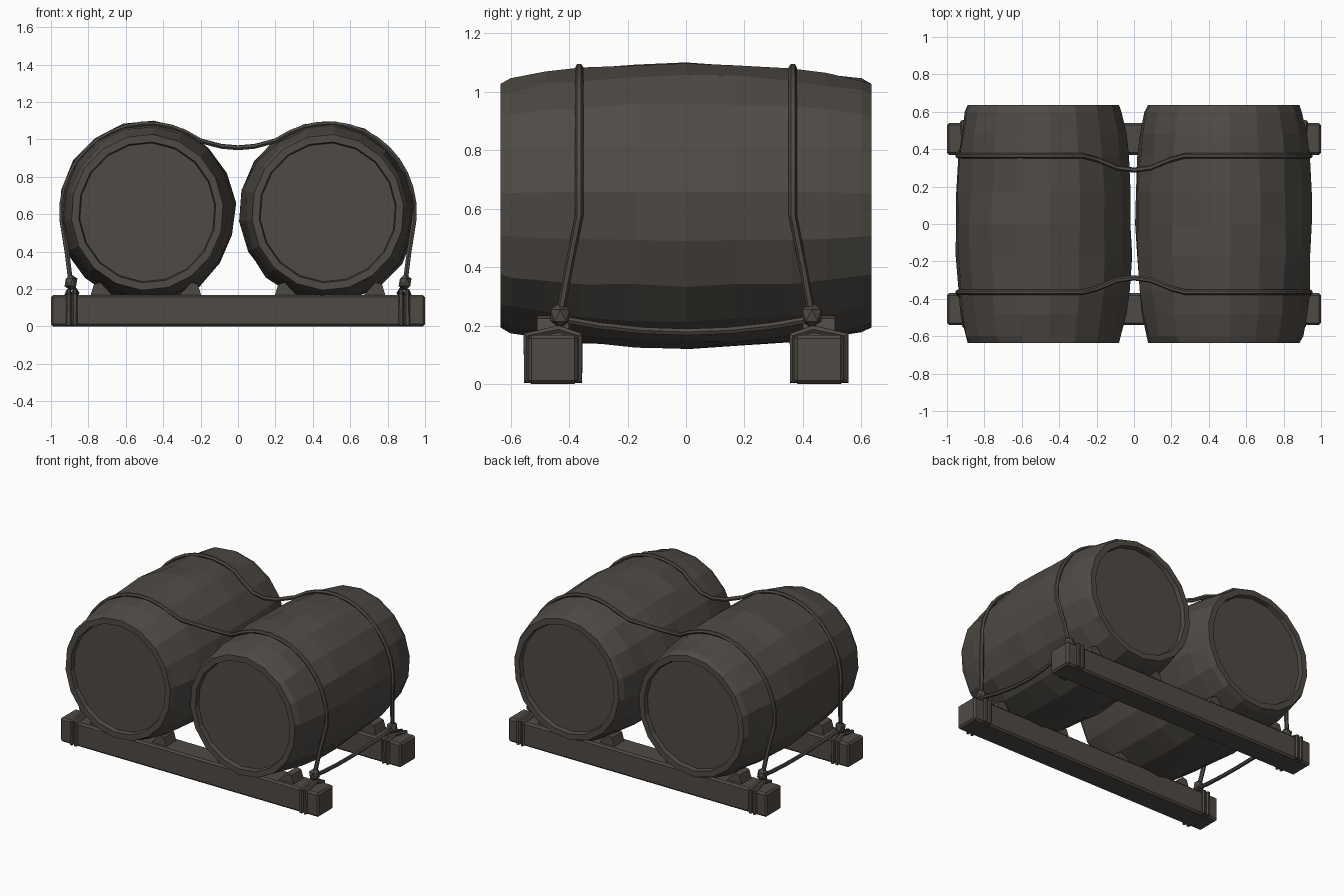
import bpy, bmesh, math, random
from mathutils import Vector

if "Cube" in bpy.data.objects:
    bpy.data.objects.remove(bpy.data.objects["Cube"])

random.seed(4)
wood = bpy.data.materials.new("dark weathered wood")
wood.diffuse_color = (0.078, 0.069, 0.060, 1)
wood.use_nodes = True
wood.node_tree.nodes["Principled BSDF"].inputs["Base Color"].default_value = wood.diffuse_color


def finish(name, bm):
    bmesh.ops.recalc_face_normals(bm, faces=bm.faces)
    me = bpy.data.meshes.new(name)
    bm.to_mesh(me)
    bm.free()
    me.materials.append(wood)
    ob = bpy.data.objects.new(name, me)
    bpy.context.collection.objects.link(ob)
    return ob


def barrel(name, cx):
    # lathe profile along y: recessed lid, rim, bulging staves, rim, lid
    half = [(0.605, 0.362), (0.635, 0.368), (0.635, 0.407), (0.60, 0.42),
            (0.48, 0.443), (0.36, 0.458), (0.17, 0.47)]
    prof = [(-y, r) for y, r in half] + [(0, 0.473)] + [(y, r) for y, r in reversed(half)]
    n = 18
    bm = bmesh.new()
    rings = []
    for y, r in prof:
        ring = []
        for i in range(n):
            a = 2 * math.pi * i / n + 0.1
            k = r + (random.uniform(-0.008, 0.008) if abs(y) < 0.62 and r > 0.38 else 0)
            ring.append(bm.verts.new((cx + k * math.cos(a), y, 0.61 + 1.025 * k * math.sin(a))))
        rings.append(ring)
    for a, b in zip(rings, rings[1:]):
        for i in range(n):
            j = (i + 1) % n
            bm.faces.new((a[i], a[j], b[j], b[i]))
    bm.faces.new(rings[0])
    bm.faces.new(rings[-1])
    finish(name, bm)


def beam(name, y):
    bm = bmesh.new()
    bmesh.ops.create_cube(bm, size=1)
    for v in bm.verts:
        v.co = Vector((v.co.x * 2, y + v.co.y * 0.17, 0.084 + v.co.z * 0.168))
    bmesh.ops.bevel(bm, geom=bm.edges[:], offset=0.012, segments=1, affect='EDGES')
    finish(name, bm)


def wedge(name, x, y, s):
    # chock with its slope facing the barrel; s = direction away from barrel centre
    bm = bmesh.new()
    pts = [(-0.07, 0.16), (0.055, 0.16), (0.035, 0.225), (0.0, 0.235)]
    ends = [[bm.verts.new((x + s * px, y + dy, z)) for px, z in pts] for dy in (-0.055, 0.055)]
    bm.faces.new(ends[0])
    bm.faces.new(ends[1])
    for i in range(4):
        j = (i + 1) % 4
        bm.faces.new((ends[0][i], ends[0][j], ends[1][j], ends[1][i]))
    finish(name, bm)


def rope(name, pts, r=0.014, closed=False):
    cu = bpy.data.curves.new(name, 'CURVE')
    cu.dimensions = '3D'
    sp = cu.splines.new('POLY')
    sp.points.add(len(pts) - 1)
    for p, co in zip(sp.points, pts):
        p.co = (*co, 1)
    sp.use_cyclic_u = closed
    cu.bevel_depth = r
    cu.bevel_resolution = 1
    cu.use_fill_caps = not closed
    cu.materials.append(wood)
    tmp = bpy.data.objects.new(name + " curve", cu)
    bpy.context.collection.objects.link(tmp)
    bpy.context.view_layer.update()
    me = bpy.data.meshes.new_from_object(tmp.evaluated_get(bpy.context.evaluated_depsgraph_get()))
    bpy.data.objects.remove(tmp)
    ob = bpy.data.objects.new(name, me)
    bpy.context.collection.objects.link(ob)
    for p in me.polygons:
        p.use_smooth = False


def knot(name, co):
    bm = bmesh.new()
    bmesh.ops.create_icosphere(bm, subdivisions=1, radius=0.045)
    for v in bm.verts:
        v.co = Vector(co) + Vector((v.co.x * 0.85, v.co.y * 0.85, v.co.z))
    finish(name, bm)


barrel("barrel_left", -0.485)
barrel("barrel_right", 0.48)

for sy, end in ((-1, "front"), (1, "back")):
    yb = sy * 0.455
    beam(end + "_beam", yb)

    # lashing rope: up the side, over the barrel, sagging at the middle
    side = [(0.895, sy * 0.43, 0.24), (0.915, sy * 0.40, 0.40)]
    for k in range(13):
        a = math.radians(-4 + k * 10)
        side.append((0.48 + 0.464 * math.cos(a), sy * (0.365 - 0.002 * k % 3 * 0.004),
                     0.61 + 0.474 * math.sin(a)))
    side.append((0.20, sy * 0.345, 0.992))
    side.append((0.09, sy * 0.30, 0.963))
    left = [(-x, y, z) for x, y, z in reversed(side)]
    rope(end + "_lashing_rope", side + [(0, sy * 0.288, 0.955)] + left)

    for sx, hand in ((-1, "left"), (1, "right")):
        tag = end + "_" + hand
        # chocks either side of each barrel
        wedge(tag + "_outer_wedge", sx * 0.735, yb, sx)
        wedge(tag + "_inner_wedge", sx * 0.25, yb, -sx)
        # knot and rope turns around the beam end
        knot(tag + "_knot", (sx * 0.893, sy * 0.43, 0.235))
        for x in (0.872, 0.905):
            w = 0.09
            rope(tag + "_beam_wrap",
                 [(sx * x, yb - w, 0.014), (sx * (x + 0.01), yb + w, 0.014),
                  (sx * (x + 0.01), yb + w, 0.165), (sx * x, yb + sy * -0.02, 0.188),
                  (sx * x, yb - w, 0.165)], 0.015, True)

# ropes joining the front and back beam ends
for sx, hand in ((-1, "left"), (1, "right")):
    rope(hand + "_tie_rope", [(sx * (0.89 - 0.03 * (1 - (y / 0.43) ** 2)), y, 0.178 + 0.045 * (y / 0.43) ** 2)
                              for y in (-0.43, -0.3, -0.15, 0, 0.15, 0.3, 0.43)], 0.013)
